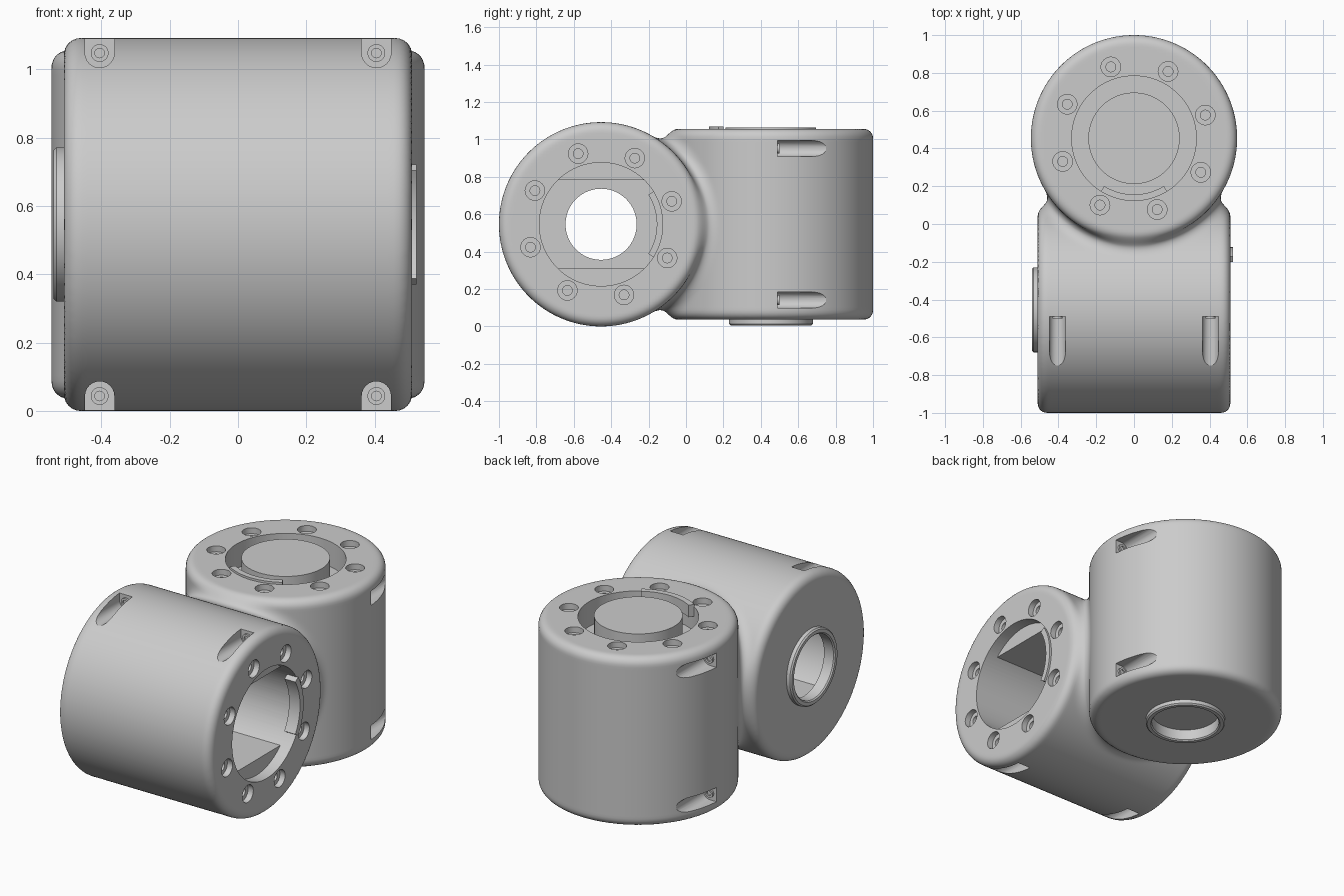
import bpy, bmesh, math
from mathutils import Matrix, Vector

if "Cube" in bpy.data.objects:
    bpy.data.objects.remove(bpy.data.objects["Cube"])

R, H, ROUND, OFF, CZ, FILLET = 0.546, 0.51, 0.05, 0.454, 0.546, 0.09
# Local frame of each barrel: x = axis toward open end, y = toward the other barrel
LYING = Matrix.Translation((0, -OFF, CZ))
STANDING = Matrix.Translation((0, OFF, CZ)) @ Matrix(
    ((0, 0, 1, 0), (0, -1, 0, 0), (1, 0, 0, 0), (0, 0, 0, 1)))
HALVES = (("lying", LYING), ("standing", STANDING))


def circle(h, r, cu=0, cv=0, n=32):
    return [Vector((h, cu + r * math.cos(2 * math.pi * i / n),
                    cv + r * math.sin(2 * math.pi * i / n))) for i in range(n)]


def loft(bm, frame, rings, closed=False):
    """Skin a row of equal-sized rings, with end caps or closed into a loop."""
    rows = [[bm.verts.new(frame @ p) for p in ring] for ring in rings]
    n, faces = len(rows[0]), []
    pairs = list(zip(rows, rows[1:])) + ([(rows[-1], rows[0])] if closed else [])
    for a, b in pairs:
        for i in range(n):
            j = (i + 1) % n
            faces.append(bm.faces.new((a[i], a[j], b[j], b[i])))
    if not closed:
        faces += [bm.faces.new(rows[0]), bm.faces.new(rows[-1])]
    bmesh.ops.recalc_face_normals(bm, faces=faces)


def make(name, bm):
    me = bpy.data.meshes.new(name)
    bm.to_mesh(me)
    bm.free()
    ob = bpy.data.objects.new(name, me)
    bpy.context.collection.objects.link(ob)
    return ob


def part(name, frame, rings, closed=False):
    bm = bmesh.new()
    loft(bm, frame, rings, closed)
    return make(name, bm)


def apply_modifiers(ob):
    deps = bpy.context.evaluated_depsgraph_get()
    me = bpy.data.meshes.new_from_object(ob.evaluated_get(deps))
    ob.modifiers.clear()
    ob.data = me


def boolean(ob, cutter, op):
    m = ob.modifiers.new(op, 'BOOLEAN')
    m.operation, m.solver, m.object = op, 'EXACT', cutter
    apply_modifiers(ob)
    bpy.data.objects.remove(cutter)


def rounded_cyl(r, h):
    a, b = r - R + ROUND, abs(h) - H + ROUND
    return min(max(a, b), 0) + math.hypot(max(a, 0), max(b, 0)) - ROUND


def blend(x, y, z):
    """Distance to the two barrels joined with a round fillet."""
    a = rounded_cyl(math.hypot(y + OFF, z), x)
    b = rounded_cyl(math.hypot(y - OFF, x), z)
    return max(FILLET, min(a, b)) - math.hypot(max(FILLET - a, 0), max(FILLET - b, 0))


def settle(v, steps):
    x, y, z = v.co.x, v.co.y, v.co.z - CZ
    e = 1e-5
    for _ in range(steps):
        f = blend(x, y, z)
        gx, gy, gz = ((blend(x + e, y, z) - f) / e, (blend(x, y + e, z) - f) / e,
                      (blend(x, y, z + e) - f) / e)
        k = f / max(gx * gx + gy * gy + gz * gz, 0.2)
        x, y, z = x - k * gx, y - k * gy, z - k * gz
    v.co = (x, y, z + CZ)


# Body: two crossed barrels, remeshed and settled onto the filleted surface
body = part("body", LYING, [circle(-H, R, n=128), circle(H, R, n=128)])
other = part("standing_barrel", STANDING, [circle(-H, R, n=128), circle(H, R, n=128)])
boolean(body, other, 'UNION')
rm = body.modifiers.new("remesh", 'REMESH')
rm.mode, rm.voxel_size = 'VOXEL', 0.016
apply_modifiers(body)
bm = bmesh.new()
bm.from_mesh(body.data)
for steps in (2, 2, 3):
    for v in bm.verts:
        settle(v, steps)
    if steps == 2:
        bmesh.ops.smooth_vert(bm, verts=bm.verts, factor=0.5, use_axis_x=True,
                              use_axis_y=True, use_axis_z=True)
bm.to_mesh(body.data)
bm.free()

# Cutters: bores, flange screw holes and side screw pockets
cut = bmesh.new()
loft(cut, LYING, [circle(h, r, n=96) for h, r in
                  ((0.6, 0.33), (-0.47, 0.33), (-0.47, 0.19), (-0.6, 0.19))])
loft(cut, STANDING, [circle(0.6, 0.33, n=96), circle(0.36, 0.33, n=96)])
loft(cut, STANDING, [circle(-0.6, 0.19, n=96), circle(-0.47, 0.19, n=96)])
for _, frame in HALVES:
    for k in range(8):
        a = math.radians(18 + 45 * k)
        u, v = 0.397 * math.cos(a), 0.397 * math.sin(a)
        loft(cut, frame, [circle(h, r, u, v, 24) for h, r in
                          ((0.55, 0.052), (0.475, 0.052), (0.475, 0.026), (0.445, 0.026))])
    for sh in (-1, 1):
        for sv in (-1, 1):
            outline = [(0.043, 0.65)] + [
                (0.043 * math.cos(t), 0.502 - 0.043 * math.sin(t))
                for t in (math.pi * i / 12 for i in range(13))] + [(-0.043, 0.65)]
            loft(cut, frame, [[Vector((sh * 0.405 + p, u, sv * q)) for p, q in outline]
                              for u in (-0.035, -0.6)])
cutter = make("hole_cutter", cut)
cutter.hide_render = True
boolean(body, cutter, 'DIFFERENCE')

for name, frame in HALVES:
    # Raised collar round the small opening on the closed end
    part(name + "_collar", frame, [circle(h, r, n=96) for h, r in (
        (-0.495, 0.225), (-0.532, 0.225), (-0.54, 0.217), (-0.54, 0.197),
        (-0.533, 0.19), (-0.495, 0.19))], closed=True)
    # Curved locating key on the rim of the large opening
    arc = [math.radians(-32 + 4 * i) for i in range(17)]
    key = [(0.332, a) for a in arc] + [(0.298, a) for a in reversed(arc)]
    part(name + "_key", frame, [[Vector((h, r * math.cos(a), r * math.sin(a)))
                                 for r, a in key] for h in (0.45, 0.523)])
    # Pocket screw heads
    screws = bmesh.new()
    for sh in (-1, 1):
        for sv in (-1, 1):
            rings = [[Vector((p.y, u, p.z)) for p in circle(0, r, sh * 0.405, sv * 0.502, 24)]
                     for u, r in ((-0.03, 0.026), (-0.046, 0.026), (-0.046, 0.014), (-0.038, 0.014))]
            loft(screws, frame, rings)
    make(name + "_pocket_screws", screws)

# Flat ledges along the top and bottom of the open bore
for name, s in (("upper_ledge", 1), ("lower_ledge", -1)):
    a0 = math.asin(0.237 / 0.333)
    angles = [a0 + (math.pi - 2 * a0) * i / 24 for i in range(25)]
    part(name, LYING, [[Vector((h, 0.333 * math.cos(a), s * 0.333 * math.sin(a)))
                        for a in angles] for h in (-0.475, 0.44)])

# Round plug standing in the upright bore
part("plug", STANDING, [circle(0.35, 0.242, n=96), circle(0.517, 0.242, n=96)])

# Smooth shading with sharp edges kept
for ob in bpy.context.scene.objects:
    ob.select_set(True)
bpy.context.view_layer.objects.active = body
bpy.ops.object.shade_smooth_by_angle(angle=math.radians(30))
